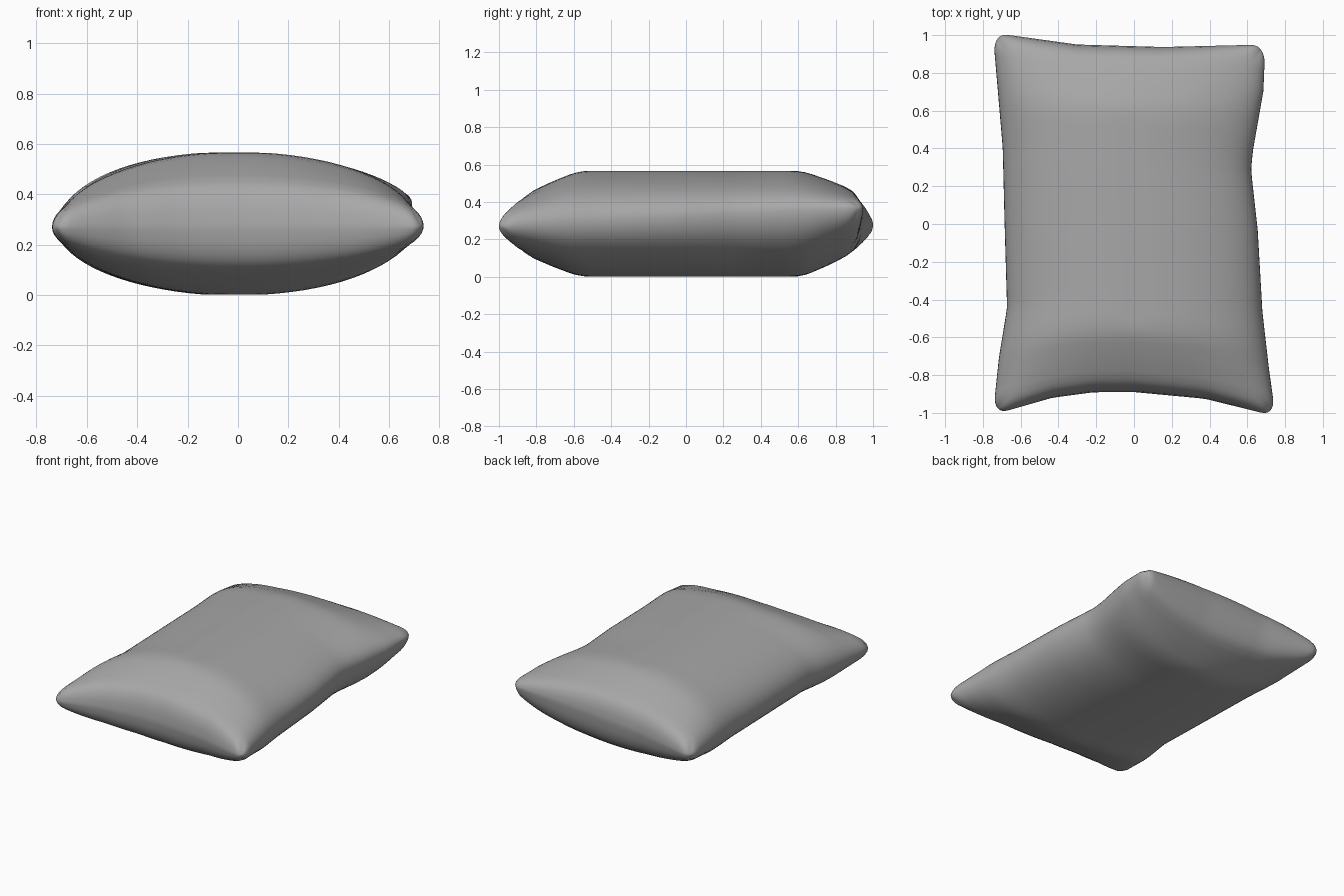
import bpy, bmesh, math

if "Cube" in bpy.data.objects:
    bpy.data.objects.remove(bpy.data.objects["Cube"])

def lookup(pts, t):
    # piecewise linear curve through (position, value) pairs
    if t <= pts[0][0]:
        return pts[0][1]
    for (a, p), (b, q) in zip(pts, pts[1:]):
        if t <= b:
            return p + (q - p) * (t - a) / (b - a)
    return pts[-1][1]

def mix(a, b, t):
    return a + (b - a) * t

# Outline of the four seams, seen from above
LEFT = [(-1, -.747), (-.7, -.715), (-.44, -.672), (0, -.685), (.4, -.695), (1, -.747)]
RIGHT = [(-1, .75), (-.75, .715), (-.44, .68), (0, .655), (.32, .62), (.42, .628), (.75, .685), (1, .695)]
FRONT = [(-1, -1.01), (-.58, -.92), (-.28, -.89), (0, -.89), (.5, -.925), (1, -1.018)]
BACK = [(-1, 1.01), (-.88, 1.0), (-.38, .95), (.25, .937), (1, .95)]
# Puffiness from the middle to the front and back seams
ENDS = [(0, 1), (.6, 1), (.68, .955), (.8, .80), (.9, .65), (.95, .54), (.98, .38), (.995, .19), (1, 0)]

def rounded(u, v, r=.1):
    # pull the square's corners onto a small arc
    du, dv = abs(u) - (1 - r), abs(v) - (1 - r)
    if du > 0 and dv > 0:
        k = max(du, dv) / math.hypot(du, dv)
        u = math.copysign(1 - r + du * k, u)
        v = math.copysign(1 - r + dv * k, v)
    return u, v

def place(s, t, side):
    u0, v0 = math.sin(s * math.pi / 2), math.sin(t * math.pi / 2)
    a = math.sqrt(max(0, 1 - u0 * u0))
    # rim keeps the corners softly rounded rather than pointed
    rim = .15 * math.sqrt(max(0, 1 - max(abs(u0), abs(v0)) ** 14))
    h = min(1, math.hypot(a * lookup(ENDS, abs(v0)), rim))
    u, v = rounded(u0, v0)
    fu, fv = (u + 1) / 2, (v + 1) / 2
    x = mix(lookup(LEFT, v), lookup(RIGHT, v), fu)
    y = mix(lookup(FRONT, u), lookup(BACK, u), fv)
    seam = .27 + .10 * fu * fv          # back right corner is lifted
    return x, y, mix(seam, .565 if side > 0 else .002, h)

# Pillow: two puffed sheets joined along the seam
bm = bmesh.new()
for side in (1, -1):
    new = bmesh.ops.create_grid(bm, x_segments=40, y_segments=56, size=1)["verts"]
    for vert in new:
        vert.co = place(vert.co.x, vert.co.y, side)
bmesh.ops.remove_doubles(bm, verts=bm.verts, dist=.0004)
bmesh.ops.recalc_face_normals(bm, faces=bm.faces)
for f in bm.faces:
    f.smooth = True
mesh = bpy.data.meshes.new("pillow")
bm.to_mesh(mesh)
bm.free()

# Dark grey cloth
cloth = bpy.data.materials.new("grey_cloth")
cloth.diffuse_color = (.39, .39, .39, 1)
cloth.use_nodes = True
cloth.node_tree.nodes["Principled BSDF"].inputs["Base Color"].default_value = cloth.diffuse_color
mesh.materials.append(cloth)
pillow = bpy.data.objects.new("pillow", mesh)
bpy.context.collection.objects.link(pillow)
